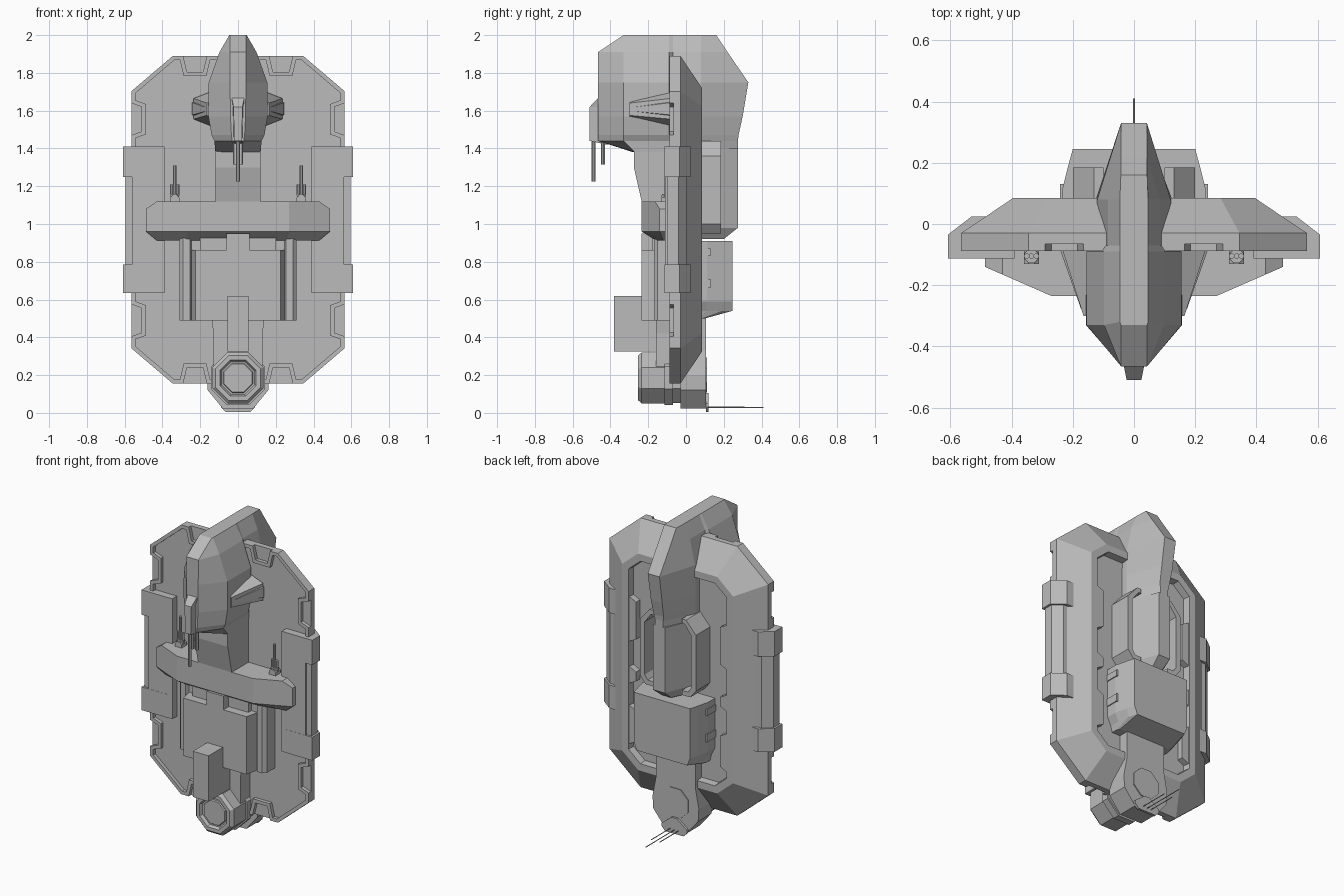
import bpy, bmesh, math
from mathutils import Vector

if "Cube" in bpy.data.objects:
    bpy.data.objects.remove(bpy.data.objects["Cube"])

grey = bpy.data.materials.new("hull grey")
grey.use_nodes = True
grey.diffuse_color = (0.5, 0.5, 0.5, 1)
grey.node_tree.nodes["Principled BSDF"].inputs["Base Color"].default_value = (0.5, 0.5, 0.5, 1)


def loft(name, rings, closed=False):
    """Skin rings of equal point count; cap the ends, or join last to first."""
    bm = bmesh.new()
    rows = [[bm.verts.new(p) for p in r] for r in rings]
    n = len(rows[0])
    pairs = list(zip(rows, rows[1:]))
    if closed:
        pairs.append((rows[-1], rows[0]))
    else:
        bm.faces.new(rows[0])
        bm.faces.new(rows[-1])
    for a, b in pairs:
        for i in range(n):
            j = (i + 1) % n
            bm.faces.new((a[i], a[j], b[j], b[i]))
    bmesh.ops.recalc_face_normals(bm, faces=bm.faces)
    me = bpy.data.meshes.new(name)
    bm.to_mesh(me)
    bm.free()
    me.materials.append(grey)
    ob = bpy.data.objects.new(name, me)
    bpy.context.collection.objects.link(ob)
    return ob


def at_y(pts, y):
    return [(x, y, z) for x, z in pts]


def at_z(pts, z):
    return [(x, y, z) for x, y in pts]


def slab(name, pts, y0, y1):
    return loft(name, [at_y(pts, y0), at_y(pts, y1)])


def column(name, pts, z0, z1):
    return loft(name, [at_z(pts, z0), at_z(pts, z1)])


def box(name, x0, x1, y0, y1, z0, z1):
    return slab(name, [(x0, z0), (x1, z0), (x1, z1), (x0, z1)], y0, y1)


def sym(half):
    """Close a right-half outline with its mirror image."""
    return half + [(-x, v) for x, v in reversed(half)]


def octagon(r, cx, cz):
    return [(cx + r * math.cos(math.radians(22.5 + 45 * i)),
             cz + r * math.sin(math.radians(22.5 + 45 * i))) for i in range(8)]


def inset(pts, d):
    """Offset a counter-clockwise outline inwards."""
    out = []
    for i, p in enumerate(pts):
        a, b, c = Vector(pts[i - 1]), Vector(p), Vector(pts[(i + 1) % len(pts)])
        u, v = (b - a).normalized(), (c - b).normalized()
        n1, n2 = Vector((-u.y, u.x)), Vector((-v.y, v.x))
        m = n1 + n2
        out.append(tuple(b + m * (2 * d / m.length_squared)))
    return out


# Shield-shaped main plate with chamfered back and sunken back panel
MID = 1.0225
quarter = [(0.565, 0.68), (0.345, 0.8675)]
outline = sym([(0.345, MID - 0.8675), (0.565, MID - 0.68), (0.565, MID + 0.68), (0.345, MID + 0.8675)])
loft("main_plate", [at_y(inset(outline, d), y) for y, d in
                    [(-0.065, 0), (-0.03, 0), (0.085, 0.17), (0.085, 0.215), (0.04, 0.22)]])


# Raised front rim that steps around the notches in the edge
def notch(p, q, depth):
    p, q = Vector(p), Vector(q)
    u = (q - p).normalized()
    n = Vector((-u.y, u.x)) * depth
    return [tuple(v) for v in (p, p + u * 0.02 + n, q - u * 0.02 + n, q)]


lo, hi = MID - 0.8675, MID + 0.8675
rim = [(0, lo)] + notch((0.165, lo), (0.29, lo), 0.085) + [(0.345, lo), (0.565, MID - 0.68)]
rim += notch((0.565, 0.405), (0.565, 0.575), 0.055) + notch((0.565, 1.47), (0.565, 1.64), 0.055)
rim += [(0.565, MID + 0.68), (0.345, hi)] + notch((0.29, hi), (0.165, hi), 0.085) + [(0, hi)]
rim += [(-x, z) for x, z in reversed(rim) if x > 0]
inner = inset(rim, 0.022)
loft("front_rim", [at_y(rim, -0.064), at_y(rim, -0.088), at_y(inner, -0.088), at_y(inner, -0.064)], True)

for s, side in ((1, "left"), (-1, "right")):
    def X(pts):
        return [(s * x, v) for x, v in pts]

    # Side armour: front plate, two end clamps and the bar between them
    slab(side + "_armour_plate", X([(0.39, 0.635), (0.56, 0.635), (0.56, 1.41), (0.39, 1.41)]), -0.112, -0.06)
    clamp = X([(0.42, -0.113), (0.608, -0.113), (0.608, -0.035), (0.53, 0.025), (0.48, 0.025)])
    for z0, z1 in ((0.635, 0.785), (1.25, 1.41)):
        column(side + "_armour_clamp", clamp, z0, z1)
    column(side + "_armour_bar", X([(0.5, -0.1), (0.595, -0.1), (0.595, -0.04), (0.54, 0.005), (0.5, 0.005)]), 0.78, 1.26)

    # Tabs along the sunken back panel
    for z, h in ((0.6, 0.1), (0.92, 0.03), (1.28, 0.12)):
        slab(side + "_back_tab", X([(0.3, z - h), (0.36, z - h - 0.03), (0.36, z + h + 0.03), (0.3, z + h)]), 0.03, 0.08)

    # Twin turret on the cross bar
    slab(side + "_turret_base", X(octagon(0.026, 0.335, 1.13)), -0.13, -0.08)
    column(side + "_turret_body", X(octagon(0.024, 0.335, -0.105)), 1.1, 1.16)
    for dx in (-0.016, 0.016):
        column(side + "_turret_sleeve", X(octagon(0.009, 0.335 + dx, -0.105)), 1.15, 1.21)
    column(side + "_turret_barrel", X(octagon(0.009, 0.335, -0.105)), 1.15, 1.31)

    # Wedge-shaped intake on the head, with a sunken opening
    def intake(name, g, lift):
        near = [(0.12, -0.08, 1.51 + g), (0.235 + lift, -0.08, 1.555 + g),
                (0.235 + lift, -0.08, 1.665 - g), (0.12, -0.08, 1.71 - g)]
        far = [(0.12, -0.3 + g, 1.55 + g), (0.165 + lift, -0.3 + g, 1.575 + g),
               (0.165 + lift, -0.3 + g, 1.64 - g), (0.12, -0.3 + g, 1.66 - g)]
        return loft(name, [[(s * x, y, z) for x, y, z in r] for r in (near, far)])
    intake(side + "_intake", 0, 0)
    intake(side + "_intake_frame", 0.022, 0.008)

    # Rear guard walls beside the spine
    wall = [(0.10, 0.95), (0.16, 0.95), (0.2, 1.0), (0.2, 1.36), (0.13, 1.44), (0.1, 1.44),
            (0.1, 1.41), (0.12, 1.41), (0.165, 1.35), (0.165, 1.01), (0.145, 0.98), (0.1, 0.98)]
    slab(side + "_rear_guard", X(wall), 0.03, 0.185)

    # Ribs on the belly flanks
    column(side + "_belly_rib", X([(0.2, -0.06), (0.31, -0.06), (0.31, -0.15), (0.29, -0.17), (0.255, -0.17),
                                  (0.245, -0.15), (0.2, -0.15)]), 0.49, 0.93)
    box(side + "_belly_shoulder", s * 0.06, s * 0.2, -0.18, -0.05, 0.85, 0.93)


# Head: horizontal sections from crown to chin
def head_section(z, back, front, w_back, w_front, ridge):
    y_f = max(front + 0.01, -0.33)
    return at_z(sym([(ridge, front), (w_front, y_f), (w_front, -0.09), (w_back, -0.07),
                     (w_back, 0.08), (ridge, back)]), z)


loft("head", [head_section(*a) for a in (
    (2.0, 0.16, -0.33, 0.046, 0.046, 0.043), (1.91, 0.22, -0.465, 0.085, 0.098, 0.043),
    (1.75, 0.33, -0.465, 0.12, 0.155, 0.042), (1.57, 0.3, -0.465, 0.125, 0.157, 0.04),
    (1.47, 0.278, -0.465, 0.125, 0.14, 0.035), (1.44, 0.275, -0.465, 0.125, 0.125, 0.03),
    (1.38, 0.275, -0.28, 0.12, 0.12, 0.03))])

# Spine below the head at the back, with a tapered foot
spine = [(0.12, 0.02), (0.12, 0.08), (0.042, 0.275)]
loft("spine", [at_z(sym(spine), 1.4), at_z(sym(spine), 0.98),
               at_z(sym([(0.09, 0.02), (0.09, 0.08), (0.035, 0.2)]), 0.92)])

# Neck between head and cross bar
loft("neck", [[(x, y, z) for x, y in ((-0.12, 0.05), (0.12, 0.05), (0.12, f), (-0.12, f))]
              for z, f in ((1.39, -0.276), (1.3, -0.276), (1.12, -0.235), (1.0, -0.235))])

# Nose gun housing and barrels
loft("nose_housing", [[(x, y, z) for x, y in ((-w, -0.4), (w, -0.4), (w * 0.8, f), (-w * 0.8, f))]
                      for z, f, w in ((1.67, -0.462, 0.042), (1.62, -0.51, 0.03), (1.44, -0.51, 0.025),
                                      (1.42, -0.42, 0.025))])
for x, y, z in ((0, -0.49, 1.225), (0.016, -0.44, 1.315), (-0.016, -0.44, 1.315)):
    column("nose_barrel", octagon(0.011, x, y), z, 1.46)

# Cross bar with swept ends
bar = sym([(0.27, -0.235), (0.487, -0.14), (0.487, -0.06)])
tip = sym([(0.27, -0.235), (0.43, -0.165), (0.43, -0.06)])
under = sym([(0.26, -0.16), (0.43, -0.12), (0.43, -0.06)])
loft("cross_bar", [at_z(tip, 1.12), at_z(bar, 1.08), at_z(bar, 0.96), at_z(under, 0.913)])

# Belly: front panel with a narrow link up to the cross bar
column("belly_panel", sym([(0.225, -0.235), (0.245, -0.15), (0.25, -0.05)]), 0.49, 0.862)
box("belly_link", -0.06, 0.06, -0.235, -0.1, 0.85, 0.95)

# Keel neck and forward block
slab("keel_neck", sym([(0.13, 0.15), (0.13, 0.42), (0.14, 0.5)]), -0.16, 0.04)
box("forward_block", -0.056, 0.056, -0.38, -0.1, 0.325, 0.62)

# Engine: stacked octagonal collars and a sunken front opening
C = 0.185
loft("engine_nozzle", [at_y(octagon(r, 0, C), y) for y, r in
                       ((-0.11, 0.146), (-0.235, 0.146), (-0.253, 0.128), (-0.253, 0.104),
                        (-0.235, 0.094), (-0.235, 0.085), (-0.242, 0.08))])
for r, y0, y1 in ((0.155, -0.115, -0.07), (0.143, -0.07, -0.02)):
    slab("engine_collar", octagon(r, 0, C), y0, y1)

# Tail block, rear disc and thin skid plate
slab("tail_block", sym([(0.08, 0.022), (0.16, 0.12), (0.165, 0.2), (0.14, 0.33), (0.14, 0.55)]), -0.03, 0.105)
slab("tail_disc", octagon(0.1, 0, 0.2), 0.1, 0.111)
slab("skid_plate", sym([(0.065, 0.004), (0.09, 0.03), (0.09, 0.05), (0.02, 0.105)]), 0.105, 0.12)

# Whip antennas
for x, z, end in ((0, 0.028, 0.41), (0.03, 0.03, 0.31), (-0.03, 0.03, 0.31)):
    slab("antenna", octagon(0.0028, x, z), 0.11, end)

# Rear pack with chamfered sides and sloped underside
pack = [(0.235, 0.03), (0.235, 0.11), (0.215, 0.19), (0.2, 0.245)]
foot = [(0.2, 0.03), (0.2, 0.06), (0.2, 0.08), (0.19, 0.1)]
loft("rear_pack", [at_z(sym(pack), 0.91), at_z(sym(pack), 0.59),
                   at_z(sym([(0.21, 0.03), (0.21, 0.11), (0.2, 0.19), (0.18, 0.245)]), 0.54),
                   at_z(sym(foot), 0.5)])
for z0, z1 in ((0.66, 0.71), (0.83, 0.87)):
    box("pack_strap", -0.241, 0.241, 0.04, 0.13, z0, z1)
